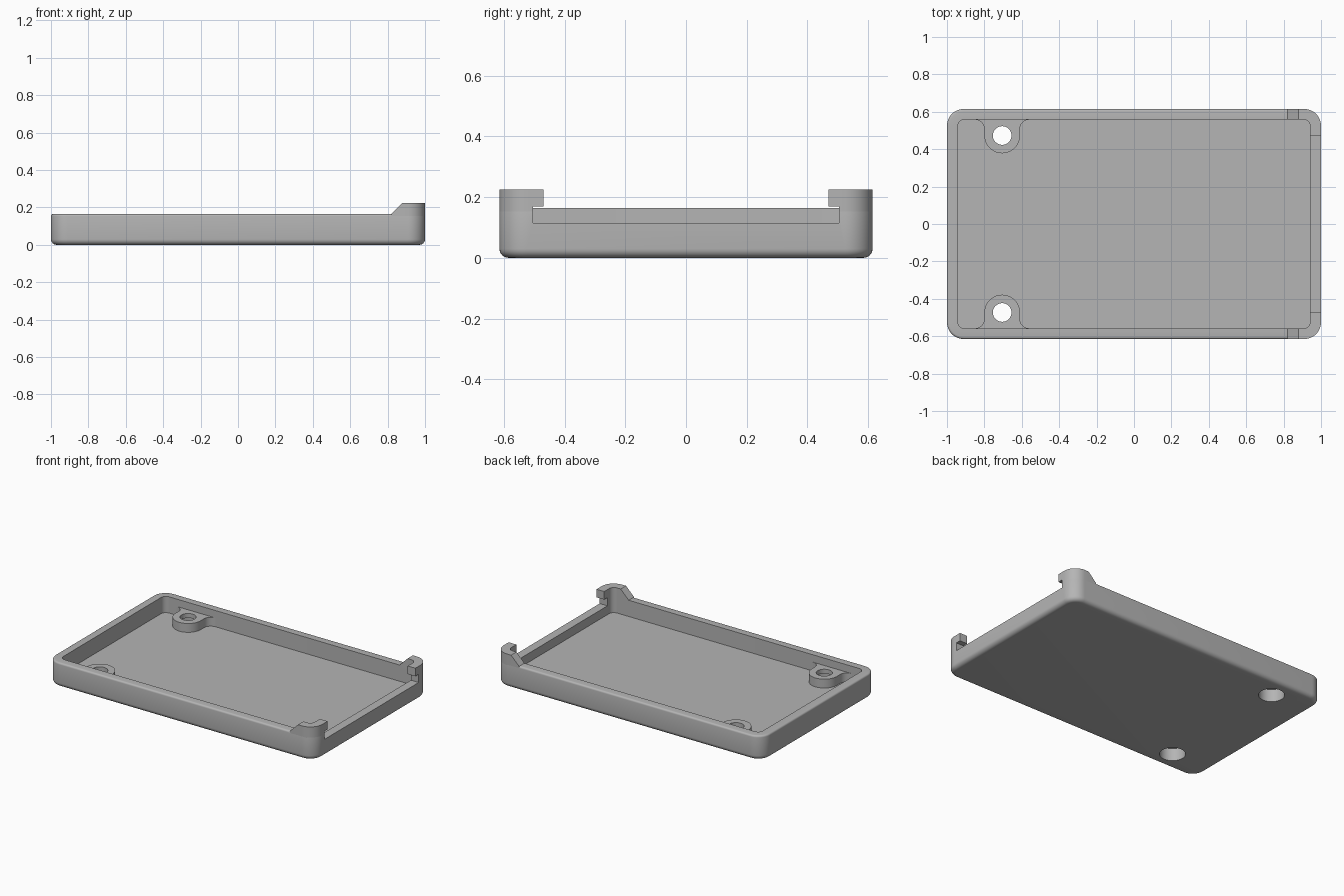
import bpy, bmesh, math

if "Cube" in bpy.data.objects:
    bpy.data.objects.remove(bpy.data.objects["Cube"])

HX, HY, R = 1.0, 0.615, 0.09        # outer half sizes and corner radius
IX, IY, IR = 0.942, 0.558, 0.035    # cavity half sizes and corner radius
RIM, FLOOR, SILL, TOP = 0.165, 0.055, 0.115, 0.225
BOSS_X, BOSS_Y, BOSS_R = -0.705, 0.473, 0.095

grey = bpy.data.materials.new("plain grey")
grey.diffuse_color = (0.46, 0.46, 0.46, 1)
grey.use_nodes = True
grey.node_tree.nodes["Principled BSDF"].inputs["Base Color"].default_value = grey.diffuse_color


def finish(name, bm):
    bmesh.ops.recalc_face_normals(bm, faces=bm.faces)
    mesh = bpy.data.meshes.new(name)
    bm.to_mesh(mesh)
    bm.free()
    mesh.materials.append(grey)
    ob = bpy.data.objects.new(name, mesh)
    bpy.context.collection.objects.link(ob)
    return ob


def smooth(ob):
    bpy.ops.object.select_all(action='DESELECT')
    ob.select_set(True)
    bpy.context.view_layer.objects.active = ob
    bpy.ops.object.shade_smooth_by_angle(angle=math.radians(30))


def cut(ob, cutter):
    mod = ob.modifiers.new("cut", 'BOOLEAN')
    mod.operation, mod.solver, mod.object = 'DIFFERENCE', 'EXACT', cutter
    bpy.context.view_layer.objects.active = ob
    bpy.ops.object.select_all(action='DESELECT')
    ob.select_set(True)
    bpy.ops.object.modifier_apply(modifier=mod.name)


def arc(cx, cy, r, a0, a1, n=10):
    return [(cx + r * math.cos(math.radians(a0 + (a1 - a0) * i / n)),
             cy + r * math.sin(math.radians(a0 + (a1 - a0) * i / n))) for i in range(n + 1)]


def rounded(hx, hy, r):
    pts = []
    for sx, sy, a in ((1, 1, 0), (-1, 1, 90), (-1, -1, 180), (1, -1, 270)):
        pts += arc(sx * (hx - r), sy * (hy - r), r, a, a + 90)
    return pts


def loft(bm, rings):
    """Skin a list of closed rings of 3D points and cap both ends."""
    rows = [[bm.verts.new(p) for p in ring] for ring in rings]
    n = len(rows[0])
    for a, b in zip(rows, rows[1:]):
        for i in range(n):
            bm.faces.new((a[i], a[(i + 1) % n], b[(i + 1) % n], b[i]))
    bm.faces.new(rows[0])
    bm.faces.new(rows[-1])


# Tray shell: rounded base edge, small rounded rim, flat cavity floor
levels = []
for i in range(7):
    t = math.radians(15 * i)
    levels.append((0.03 * (1 - math.sin(t)), 0.03 * (1 - math.cos(t))))
for i in range(5):
    t = math.radians(22.5 * i)
    levels.append((0.012 * (1 - math.cos(t)), RIM - 0.012 + 0.012 * math.sin(t)))
rings = [[(x, y, z) for x, y in rounded(HX - d, HY - d, R - d)] for d, z in levels]
rings += [[(x, y, z) for x, y in rounded(IX, IY, IR)] for z in (RIM, FLOOR)]
bm = bmesh.new()
loft(bm, rings)
tray = finish("tray", bm)

# Helper: opening in the right wall
bm = bmesh.new()
loft(bm, [[(x, y, z) for x, y in ((0.9, -0.505), (1.1, -0.505), (1.1, 0.505), (0.9, 0.505))]
          for z in (SILL, 0.4)])
slot = finish("wall_opening_cutter", bm)
cut(tray, slot)
helpers = [slot]
parts = [tray]

for s, side in ((-1, "front"), (1, "back")):
    # Screw boss blended into the side wall
    outline = [(-0.147, 0.575)]
    outline += arc(-0.145, IY - 0.05, 0.05, 90, 0, 6)
    outline += arc(0, BOSS_Y, BOSS_R, 180, 360, 24)
    outline += arc(0.145, IY - 0.05, 0.05, 180, 90, 6)
    outline += [(0.147, 0.575)]
    bm = bmesh.new()
    loft(bm, [[(BOSS_X + x, s * y, z) for x, y in outline] for z in (0.04, SILL)])
    boss = finish(side + "_screw_boss", bm)

    # Helper: stepped screw hole, wide underneath
    bm = bmesh.new()
    loft(bm, [[(x, y, z) for x, y in arc(BOSS_X, s * BOSS_Y, r, 0, 348.75, 31)]
              for r, z in ((0.08, -0.1), (0.08, 0.085), (0.05, 0.085), (0.05, 0.4))])
    hole = finish(side + "_hole_cutter", bm)
    cut(tray, hole)
    cut(boss, hole)
    helpers.append(hole)

    # Raised corner post with ramp, then an overhanging lip above the opening
    outer = [(0.82, HY), (0.88, HY)] + arc(HX - R, HY - R, R, 90, 0) + [(HX, 0.505)]
    inner = [(0.82, IY), (0.88, IY)] + arc(IX - IR, IY - IR, IR, 90, 0) + [(IX, 0.505)]
    bm = bmesh.new()
    sections = []
    for (ox, oy), (ix, iy) in zip(outer, inner):
        zo, zi = (min(TOP, RIM + x - 0.82) for x in (ox, ix))
        sections.append([(ox, s * oy, 0.15), (ox, s * oy, zo), (ix, s * iy, zi), (ix, s * iy, 0.15)])
    loft(bm, sections)
    loft(bm, [[(HX, s * y, 0.17), (HX, s * y, TOP), (IX, s * y, TOP), (IX, s * y, 0.17)]
              for y in (0.505, 0.47)])
    parts += [boss, finish(side + "_corner_hook", bm)]

for ob in parts:
    smooth(ob)
for ob in helpers:
    ob.hide_render = True
    ob.hide_set(True)
